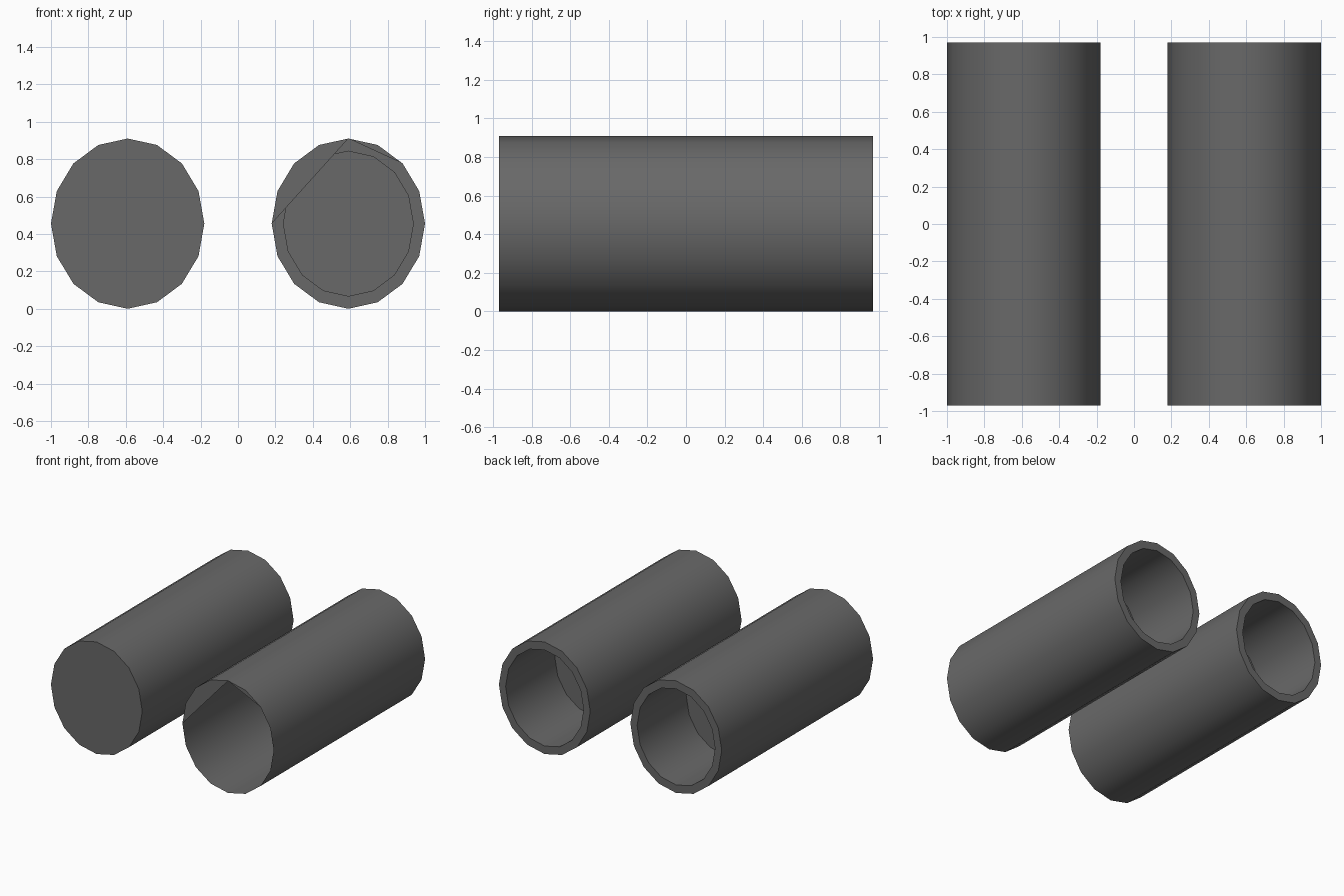
import bpy, bmesh, math

if "Cube" in bpy.data.objects:
    bpy.data.objects.remove(bpy.data.objects["Cube"])

SIDES = 16
CX, CZ = 0.59, 0.455          # tube axis offset and height
OUTER = (0.41, 0.455)         # slightly oval section: half width, half height
INNER = (0.35, 0.39)
FRONT, BACK, SEAM, FLOOR = -0.97, 0.97, 0.15, 0.34

grey = bpy.data.materials.new("dark grey")
grey.diffuse_color = (0.14, 0.14, 0.14, 1)
grey.use_nodes = True
grey.node_tree.nodes["Principled BSDF"].inputs["Base Color"].default_value = grey.diffuse_color


def ring(bm, radii, y):
    """Oval loop of vertices, starting at the top and going towards +x."""
    rx, rz = radii
    return [bm.verts.new((rx * math.sin(math.tau * i / SIDES), y,
                          CZ + rz * math.cos(math.tau * i / SIDES)))
            for i in range(SIDES)]


def tube(name, x, seam, cap_pieces):
    bm = bmesh.new()
    # profile: outer wall front to back, rim, then down into the cup
    profile = [(OUTER, FRONT)]
    if seam is not None:
        profile.append((OUTER, seam))
    profile += [(OUTER, BACK), (INNER, BACK), (INNER, FLOOR)]
    rings = [ring(bm, r, y) for r, y in profile]
    for a, b in zip(rings, rings[1:]):
        for i in range(SIDES):
            j = (i + 1) % SIDES
            bm.faces.new((a[i], a[j], b[j], b[i]))
    # floor of the rear cup
    bm.faces.new(rings[-1])
    # front cap, whole or in slices of consecutive rim corners
    for start, count in cap_pieces:
        piece = [rings[0][(start + k) % SIDES] for k in range(count)]
        bm.faces.new(piece[::-1])

    mesh = bpy.data.meshes.new(name)
    bm.to_mesh(mesh)
    bm.free()
    mesh.materials.append(grey)
    obj = bpy.data.objects.new(name, mesh)
    obj.location.x = x
    bpy.context.collection.objects.link(obj)
    bpy.ops.object.select_all(action='DESELECT')
    obj.select_set(True)
    bpy.context.view_layer.objects.active = obj
    bpy.ops.object.shade_smooth_by_angle(angle=math.radians(40))


# left tube: closed front
tube("left_tube", -CX, SEAM, [(0, SIDES)])
# right tube: front open except for two slivers of cap along the upper edge
tube("right_tube", CX, None, [(12, 5), (0, 3)])
